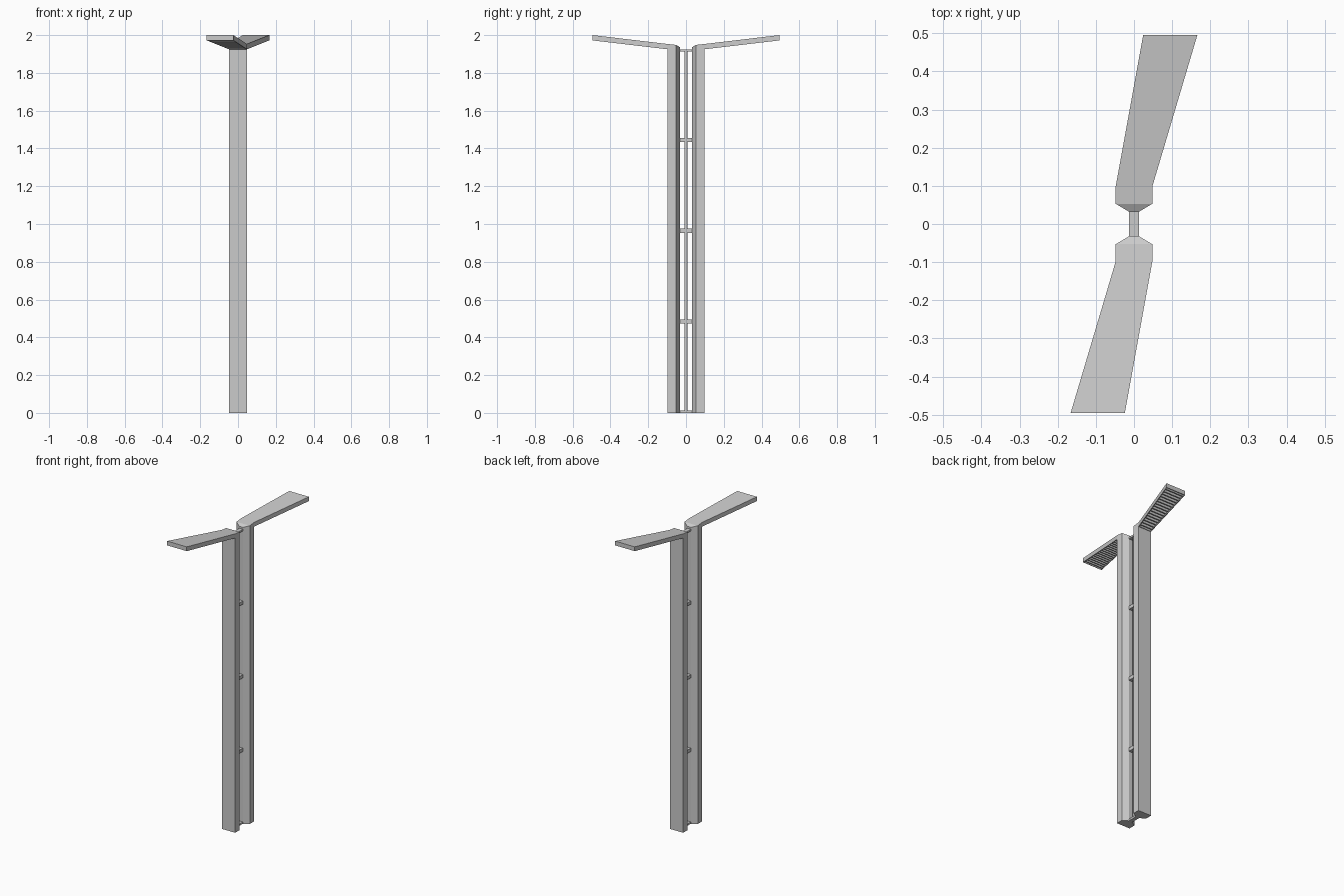
import bpy, bmesh
from math import pi
from mathutils import Matrix, Vector

if "Cube" in bpy.data.objects:
    bpy.data.objects.remove(bpy.data.objects["Cube"])


def finish(bm, name, turned=False):
    if turned:
        bm.transform(Matrix.Rotation(pi, 4, 'Z'))
    bmesh.ops.recalc_face_normals(bm, faces=bm.faces)
    me = bpy.data.meshes.new(name)
    bm.to_mesh(me)
    bm.free()
    ob = bpy.data.objects.new(name, me)
    bpy.context.collection.objects.link(ob)
    return ob


def add_hexa(bm, pts):
    # eight corners: one quad ring, then the opposite ring
    v = [bm.verts.new(p) for p in pts]
    return [bm.faces.new([v[i] for i in f]) for f in
            ((0, 1, 2, 3), (4, 5, 6, 7), (0, 1, 5, 4),
             (1, 2, 6, 5), (2, 3, 7, 6), (3, 0, 4, 7))]


def arm_point(t, s, d):
    # t along the arm, s across it, d = 0 top to 1 underside
    left = -0.048 + t * 0.072
    right = 0.048 + t * 0.118
    return Vector((left + (right - left) * s, 0.098 + t * 0.397,
                   1.953 + t * 0.047 - d * 0.028))


def make_post(name, turned):
    # chamfered section with a sloping, folded top: x, y, top z
    prof = [(-.048, .098, 1.953), (.048, .098, 1.953), (.048, .053, 1.948),
            (.013, .032, 1.936), (-.013, .032, 1.936), (-.048, .053, 1.948)]
    bm = bmesh.new()
    lo = [bm.verts.new((x, y, 0)) for x, y, z in prof]
    hi = [bm.verts.new(p) for p in prof]
    bm.faces.new(lo)
    for i in range(6):
        j = (i + 1) % 6
        bm.faces.new((lo[i], lo[j], hi[j], hi[i]))
    bm.faces.new((hi[0], hi[1], hi[2], hi[5]))
    bm.faces.new(hi[2:])
    finish(bm, name, turned)


def make_arm(name, turned):
    # flaring lamp arm with a recessed underside
    bm = bmesh.new()
    faces = add_hexa(bm, [arm_point(t, s, d) for d in (0, 1)
                          for t, s in ((0, 0), (0, 1), (1, 1), (1, 0))])
    bmesh.ops.recalc_face_normals(bm, faces=bm.faces)
    bmesh.ops.inset_region(bm, faces=[faces[1]], thickness=0.006, depth=0)
    under = faces[1]
    hole = bmesh.ops.extrude_discrete_faces(bm, faces=[under])['faces'][0]
    bmesh.ops.translate(bm, verts=hole.verts, vec=(0, 0, 0.016))
    finish(bm, name, turned)


def make_louvres(name, turned, count=16):
    # cross slats inside the recess
    bm = bmesh.new()
    for i in range(count):
        t = 0.05 + 0.9 * i / (count - 1)
        add_hexa(bm, [arm_point(t + dt, s, d) for d in (0.4, 0.97)
                      for dt, s in ((-.009, .04), (-.009, .96),
                                    (.009, .96), (.009, .04))])
    finish(bm, name, turned)


for side, turned in (("back", False), ("front", True)):
    make_post(side + "_post", turned)
    make_arm(side + "_lamp_arm", turned)
    make_louvres(side + "_lamp_louvres", turned)

# spacers tying the posts together
for i, (z, h) in enumerate(((.006, .012), (.483, .022), (.964, .022),
                            (1.445, .022), (1.918, .012))):
    bm = bmesh.new()
    bmesh.ops.create_cube(bm, size=1)
    bmesh.ops.scale(bm, verts=bm.verts, vec=(.026, .068, h))
    bmesh.ops.translate(bm, verts=bm.verts, vec=(0, 0, z))
    finish(bm, "spacer_%d" % (i + 1))

# thin conduit in the gap
bpy.ops.mesh.primitive_cylinder_add(vertices=12, radius=.008, depth=1.91,
                                    location=(0, 0, .96))
bpy.context.object.name = "conduit"
bpy.ops.object.shade_smooth_by_angle()
